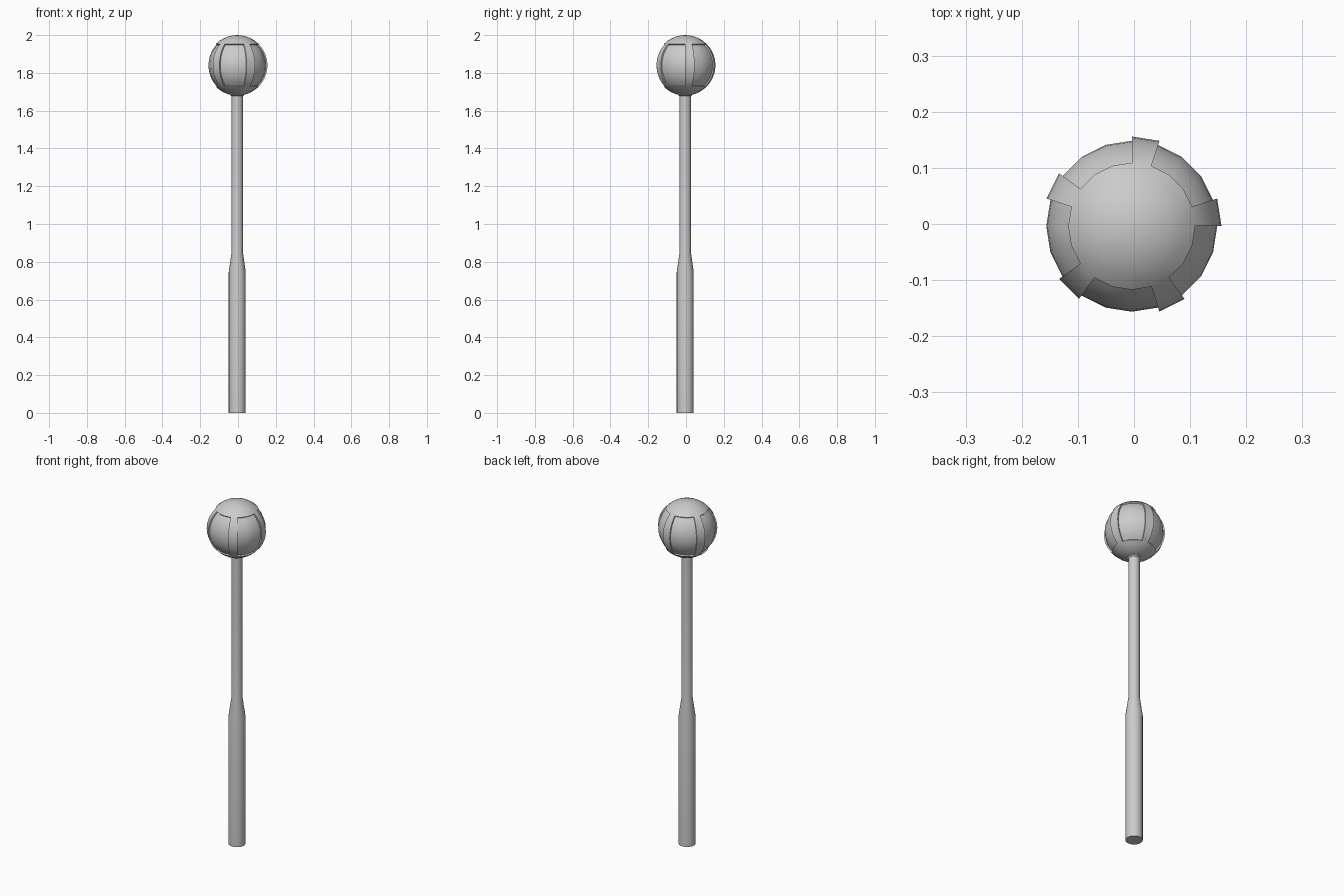
import bpy, bmesh, math
from mathutils import Vector

if "Cube" in bpy.data.objects:
    bpy.data.objects.remove(bpy.data.objects["Cube"])

C = -0.004          # axis offset so the bounding box is centred
R = 0.16            # ball radius
ZC = 1.84           # ball centre height
SEG = 20


def finish(name, bm):
    bmesh.ops.recalc_face_normals(bm, faces=bm.faces[:])
    me = bpy.data.meshes.new(name)
    bm.to_mesh(me)
    bm.free()
    ob = bpy.data.objects.new(name, me)
    bpy.context.collection.objects.link(ob)
    bpy.ops.object.select_all(action='DESELECT')
    ob.select_set(True)
    bpy.context.view_layer.objects.active = ob
    bpy.ops.object.shade_smooth_by_angle(angle=math.radians(30))
    return ob


# handle: thick grip, short taper, thin shaft, small collar under the ball
profile = [(0.045, 0), (0.045, 0.745), (0.03, 0.85), (0.03, 1.677),
           (0.037, 1.683), (0.037, 1.70)]
bm = bmesh.new()
rings = [[bm.verts.new((C + r * math.cos(2 * math.pi * i / SEG),
                        C + r * math.sin(2 * math.pi * i / SEG), z))
          for i in range(SEG)] for r, z in profile]
for lo, hi in zip(rings, rings[1:]):
    for i in range(SEG):
        j = (i + 1) % SEG
        bm.faces.new((lo[i], lo[j], hi[j], hi[i]))
bm.faces.new(rings[0])
bm.faces.new(rings[-1])
finish("handle", bm)

# ball head: five recessed windows separated by one-segment ribs
bm = bmesh.new()
bmesh.ops.create_uvsphere(bm, u_segments=SEG, v_segments=20, radius=R)
windows = []
for f in bm.faces:
    c = f.calc_center_median()
    angle = math.degrees(math.atan2(c.y, c.x)) % 72
    if angle > 18 and abs(c.z) < R * math.sin(math.radians(45)):
        windows.append(f)
res = bmesh.ops.extrude_face_region(bm, geom=windows)
for v in res["geom"]:
    if isinstance(v, bmesh.types.BMVert):
        v.co *= 0.952
old = [f for f in windows if f.is_valid]
if old:
    bmesh.ops.delete(bm, geom=old, context='FACES')
bmesh.ops.translate(bm, verts=bm.verts[:], vec=Vector((C, C, ZC)))
finish("ball_head", bm)
